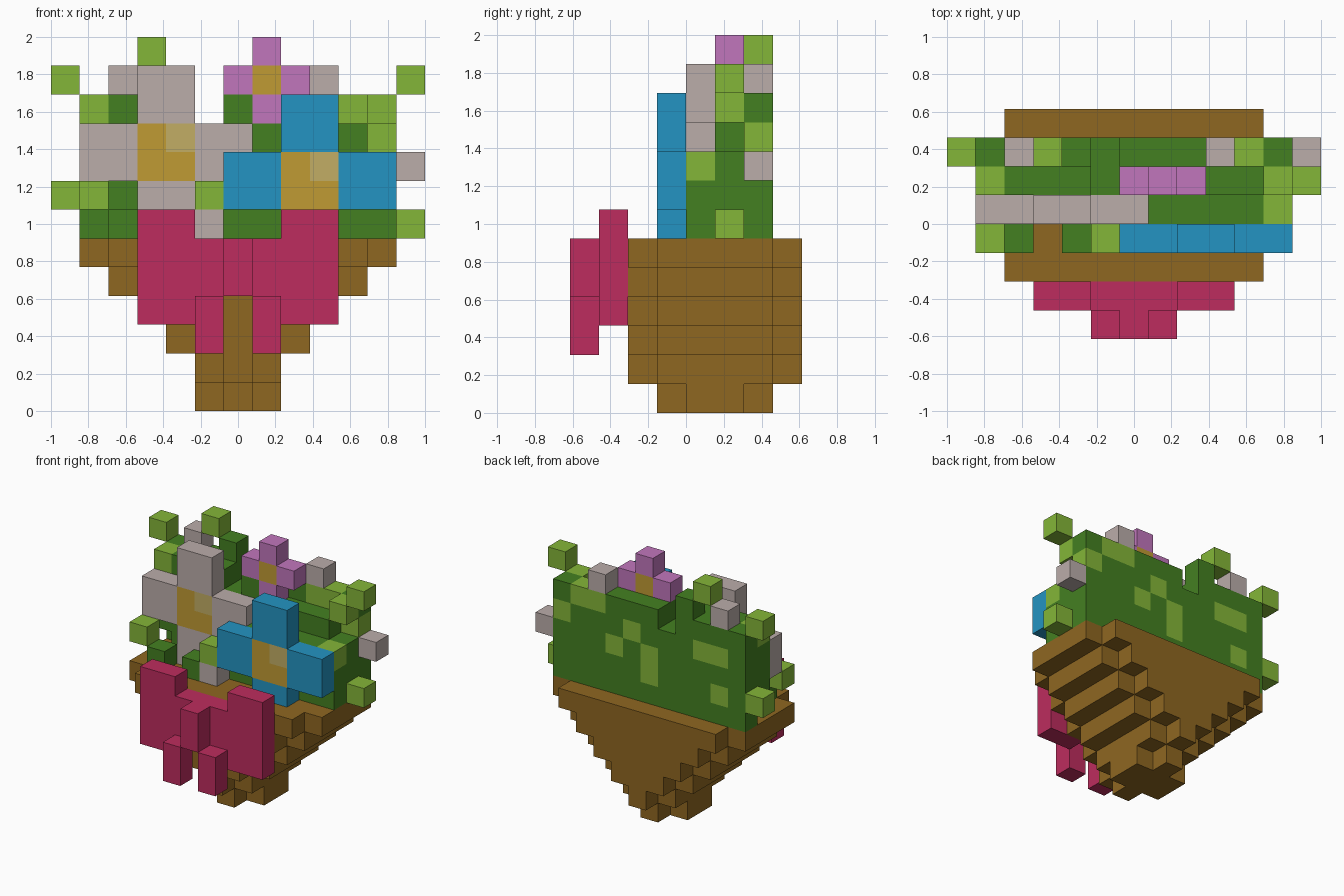
import bpy
import bmesh
from mathutils import Vector

if "Cube" in bpy.data.objects:
    bpy.data.objects.remove(bpy.data.objects["Cube"], do_unlink=True)

U = 2 / 13                        # edge of one block
ORIGIN = Vector((-6.5, -4, 0))    # corner of block (0, 0, 0), in blocks


def linear(c):
    c /= 255
    return c / 12.92 if c <= 0.04045 else ((c + 0.055) / 1.055) ** 2.4


COLORS = {
    "earth_brown": (143, 103, 33), "dark_green": (68, 128, 33),
    "light_green": (132, 182, 56), "crimson": (189, 44, 94),
    "sky_blue": (36, 148, 194), "pale_grey": (187, 173, 170),
    "violet": (193, 118, 188), "gold": (192, 155, 52),
    "light_gold": (194, 174, 101),
}
NAMES = list(COLORS)
MATS = []
for name, rgb in COLORS.items():
    col = [linear(c) for c in rgb] + [1]
    mat = bpy.data.materials.new(name)
    mat.use_nodes = True
    mat.diffuse_color = col
    bsdf = mat.node_tree.nodes["Principled BSDF"]
    bsdf.inputs["Base Color"].default_value = col
    bsdf.inputs["Roughness"].default_value = 0.8
    MATS.append(mat)

blocks = {}    # cell -> (part, colour)


def fill(part, color, xs, ys, zs):
    """Fill a box of blocks; each range is a number or an inclusive pair."""
    xs, ys, zs = [(r, r) if isinstance(r, int) else r for r in (xs, ys, zs)]
    for x in range(xs[0], xs[1] + 1):
        for y in range(ys[0], ys[1] + 1):
            for z in range(zs[0], zs[1] + 1):
                blocks[x, y, z] = (part, color)


# Stepped earth base, one block narrower each layer down
for z in range(1, 6):
    fill("earth_base", "earth_brown", (6 - z, 6 + z), (3, 6), z)
    fill("earth_base", "earth_brown", (7 - z, 5 + z), (2, 7), z)
fill("earth_base", "earth_brown", (5, 7), (4, 5), 0)
fill("earth_base", "earth_brown", 6, (3, 6), 0)

# Hedge: back wall, middle layer and low front layer
H, DG, LG = "hedge", "dark_green", "light_green"
fill(H, DG, (1, 11), 6, (6, 10))
fill(H, DG, 4, 6, 11)
del blocks[5, 6, 10]
fill(H, DG, (2, 11), 5, (6, 8))
fill(H, DG, 1, 5, (7, 9))
fill(H, DG, (2, 10), 5, 9)
fill(H, DG, (2, 4), 5, 10)
fill(H, DG, 6, 5, 10)
fill(H, DG, (5, 11), 4, (6, 8))
fill(H, DG, 2, 3, 6)
fill(H, DG, 4, 3, 6)

# Light leaves set into the hedge
for cell in [(11, 6, 9), (10, 6, 10), (9, 6, 10), (7, 6, 9), (8, 6, 8),
             (6, 6, 8), (6, 6, 7), (3, 6, 9), (2, 6, 9), (2, 6, 7),
             (11, 5, 10), (1, 5, 10), (11, 4, 8)]:
    fill(H, LG, *cell)

# Leaves and buds that stick out
for cell in [(0, 6, 11), (0, 6, 7), (3, 6, 12), (12, 5, 11), (12, 5, 6),
             (1, 3, 7), (5, 3, 7)]:
    fill("loose_leaves", LG, *cell)
for cell in [(2, 6, 11), (9, 6, 11), (12, 6, 8), (5, 3, 6)]:
    fill("pale_buds", "pale_grey", *cell)


def big_blossom(part, color, x, y, z):
    """Cross of two-block petals around a two by two gold centre."""
    fill(part, color, (x - 2, x + 3), y, (z, z + 1))
    fill(part, color, (x, x + 1), y, (z - 2, z + 3))
    fill(part, "gold", (x, x + 1), y, (z, z + 1))
    fill(part, "light_gold", x + 1, y, z + 1)


big_blossom("pale_blossom", "pale_grey", 3, 4, 8)
big_blossom("blue_blossom", "sky_blue", 8, 3, 7)
del blocks[8, 3, 10], blocks[9, 3, 10]
fill("blue_blossom", "sky_blue", (8, 9), 3, (9, 10))
fill("blue_blossom", "sky_blue", (8, 9), 3, 6)
blocks.pop((8, 3, 5), None)
blocks.pop((9, 3, 5), None)
fill("earth_base", "earth_brown", (8, 9), 3, 5)

# Small violet blossom on top
fill("violet_blossom", "violet", (6, 8), 5, 11)
fill("violet_blossom", "violet", 7, 5, (10, 12))
fill("violet_blossom", "gold", 7, 5, 11)

# Crimson blossom on the front: wings, body, raised middle and tails
for x in (3, 8):
    fill("crimson_blossom", "crimson", (x, x + 1), 1, (3, 6))
fill("crimson_blossom", "crimson", (5, 7), 1, (4, 5))
fill("crimson_blossom", "crimson", 6, 0, (4, 5))
for x in (5, 7):
    fill("crimson_blossom", "crimson", x, 0, (2, 3))

# Corner loops of the six block sides, seen counter-clockwise from outside
SIDES = {
    (1, 0, 0): [(1, 0, 0), (1, 1, 0), (1, 1, 1), (1, 0, 1)],
    (-1, 0, 0): [(0, 0, 0), (0, 0, 1), (0, 1, 1), (0, 1, 0)],
    (0, 1, 0): [(0, 1, 0), (0, 1, 1), (1, 1, 1), (1, 1, 0)],
    (0, -1, 0): [(0, 0, 0), (1, 0, 0), (1, 0, 1), (0, 0, 1)],
    (0, 0, 1): [(0, 0, 1), (1, 0, 1), (1, 1, 1), (0, 1, 1)],
    (0, 0, -1): [(0, 0, 0), (0, 1, 0), (1, 1, 0), (1, 0, 0)],
}


def build(part):
    """Make one object from the exposed block sides of a part."""
    cells = {c: v[1] for c, v in blocks.items() if v[0] == part}
    used = [n for n in NAMES if n in cells.values()]
    bm = bmesh.new()
    for cell, color in cells.items():
        base = Vector(cell)
        for step, loop in SIDES.items():
            if tuple(a + b for a, b in zip(cell, step)) in blocks:
                continue
            verts = [bm.verts.new((base + Vector(p) + ORIGIN) * U) for p in loop]
            bm.faces.new(verts).material_index = used.index(color)
    bmesh.ops.remove_doubles(bm, verts=bm.verts, dist=0.001)
    bmesh.ops.dissolve_limit(bm, angle_limit=0.01, verts=bm.verts,
                             edges=bm.edges, delimit={"MATERIAL"})
    mesh = bpy.data.meshes.new(part)
    bm.to_mesh(mesh)
    bm.free()
    for name in used:
        mesh.materials.append(MATS[NAMES.index(name)])
    bpy.context.collection.objects.link(bpy.data.objects.new(part, mesh))


for part in sorted({v[0] for v in blocks.values()}):
    build(part)
